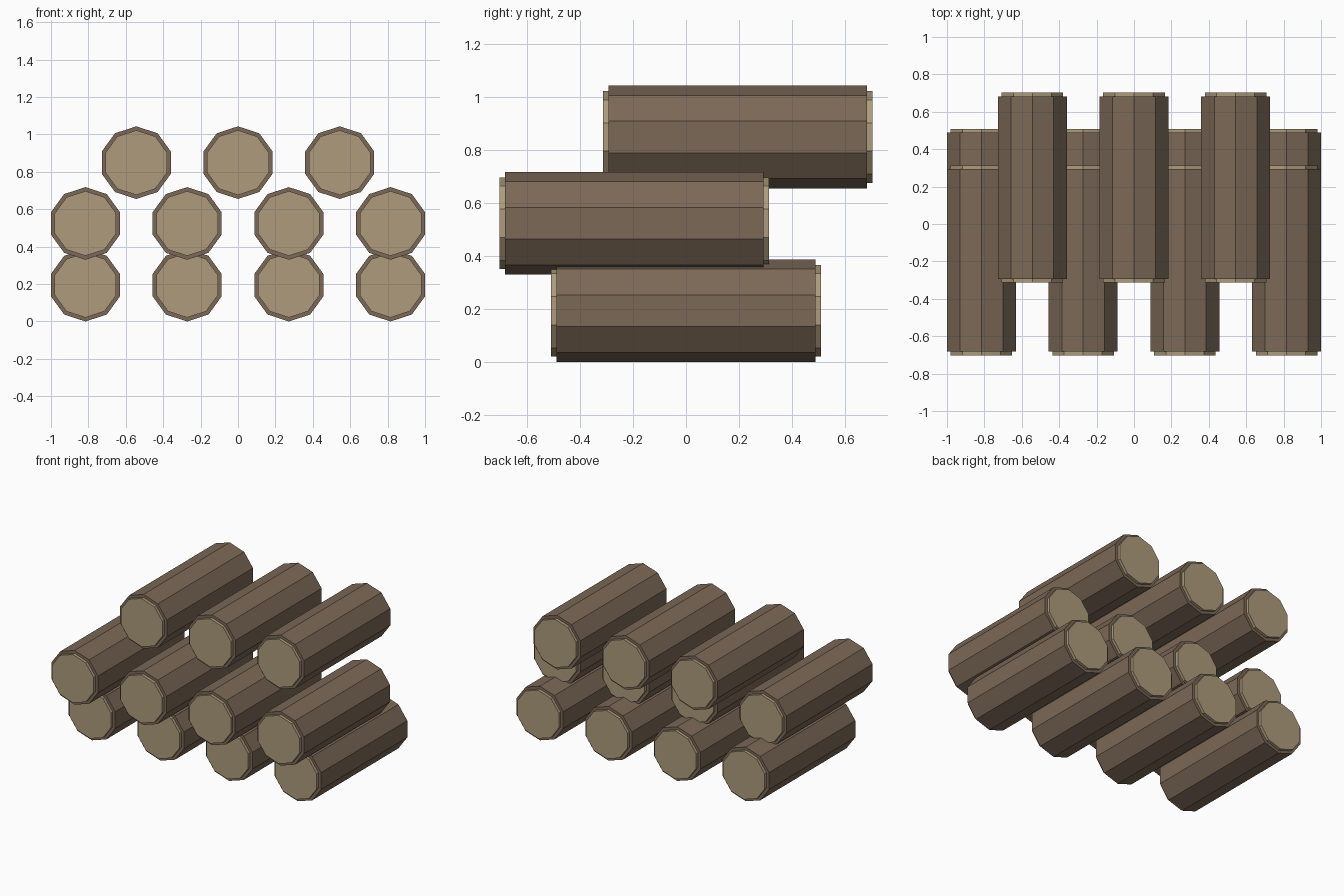
import bpy, math

if "Cube" in bpy.data.objects:
    bpy.data.objects.remove(bpy.data.objects["Cube"])

R = 0.194          # bark radius
CORE_R = 0.173     # cut wood radius
HALF_BARK = 0.488
HALF_CORE = 0.509
STEP = 0.5437      # spacing of logs in a row


def material(name, color):
    m = bpy.data.materials.new(name)
    m.diffuse_color = (*color, 1)
    m.use_nodes = True
    m.node_tree.nodes["Principled BSDF"].inputs["Base Color"].default_value = m.diffuse_color
    return m


bark_mat = material("bark", (0.20, 0.14, 0.095))
wood_mat = material("cut_wood", (0.42, 0.33, 0.20))


def prism(name, radius, depth, loc, mat):
    # ten-sided prism along y with a corner pointing up
    bpy.ops.mesh.primitive_cylinder_add(
        vertices=10, radius=radius, depth=depth, location=loc,
        rotation=(math.pi / 2, 0, 0))
    ob = bpy.context.object
    ob.name = name
    ob.data.materials.append(mat)
    return ob


def log(name, x, y, z):
    prism(name + "_bark", R, 2 * HALF_BARK, (x, y, z), bark_mat)
    # protruding cut ends
    depth = HALF_CORE - HALF_BARK
    for side, s in (("front", -1), ("back", 1)):
        prism(f"{name}_{side}_end", CORE_R, depth,
              (x, y + s * (HALF_BARK + depth / 2), z), wood_mat)


# rows: name, number of logs, y shift, centre height
rows = (("bottom", 4, 0.0, R),
        ("middle", 4, -0.195, 0.524),
        ("top", 3, 0.195, 0.849))
for name, count, y, z in rows:
    for i in range(count):
        log(f"{name}_log_{i + 1}", (i - (count - 1) / 2) * STEP, y, z)
